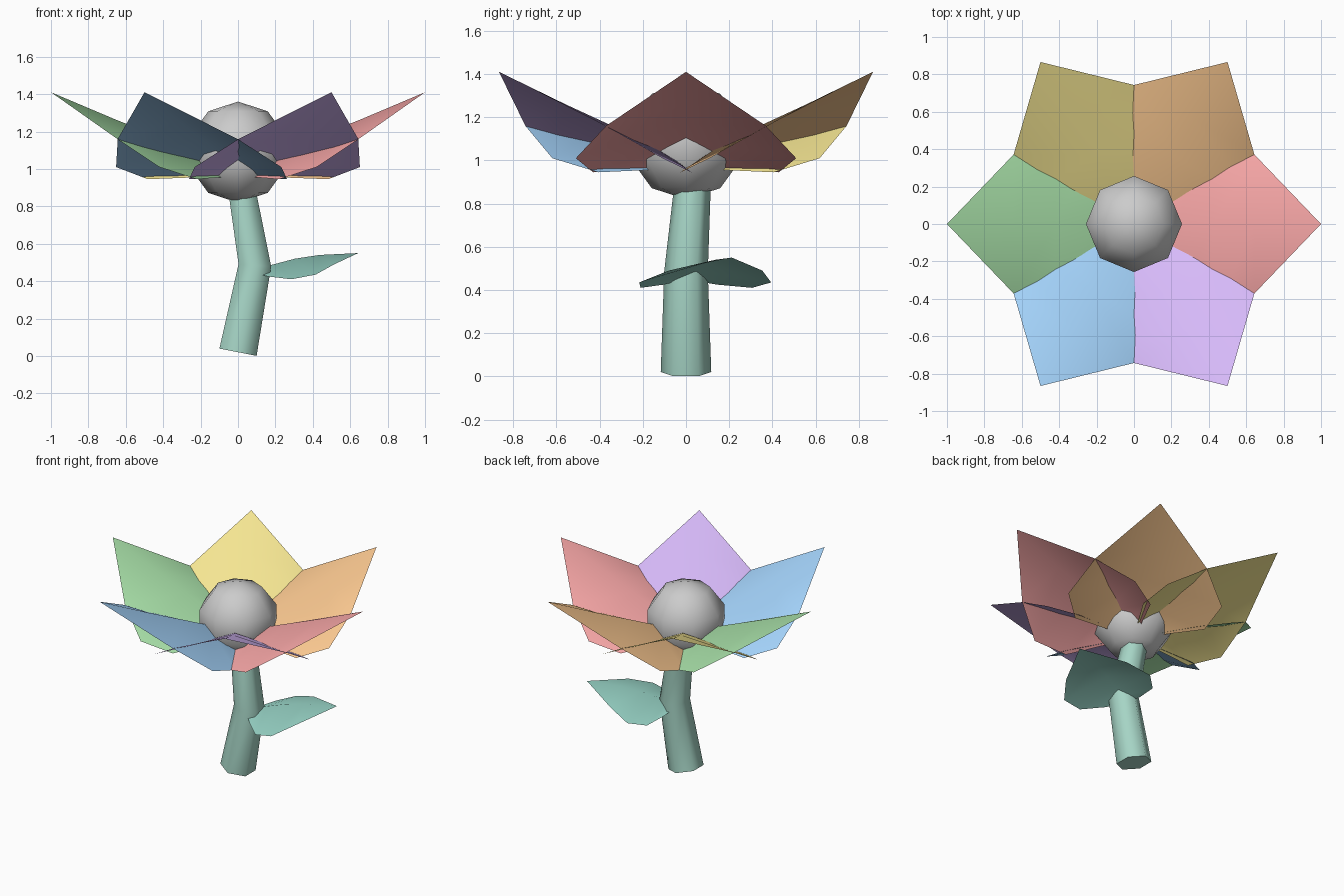
import bpy, bmesh
from math import cos, sin, pi, radians
from mathutils import Matrix, Vector

if "Cube" in bpy.data.objects:
    bpy.data.objects.remove(bpy.data.objects["Cube"])


def material(name, rgb):
    m = bpy.data.materials.new(name)
    m.diffuse_color = (*rgb, 1)
    m.use_nodes = True
    m.node_tree.nodes["Principled BSDF"].inputs["Base Color"].default_value = m.diffuse_color
    return m


def finish(bm, name, mat=None, recalc=True):
    if recalc:
        bmesh.ops.recalc_face_normals(bm, faces=bm.faces)
    for f in bm.faces:
        f.smooth = len(f.verts) < 5      # caps stay flat
    me = bpy.data.meshes.new(name)
    bm.to_mesh(me)
    bm.free()
    ob = bpy.data.objects.new(name, me)
    bpy.context.collection.objects.link(ob)
    if mat:
        me.materials.append(mat)
    return ob


def blade(name, base, tip, rows, matrix, mat):
    """Ridged, pointed sheet. Rows: distance, half width, ridge z, edge z."""
    bm = bmesh.new()
    start = bm.verts.new(base)
    cols = [[bm.verts.new((r, s * w, e if s else c)) for s in (-1, 0, 1)]
            for r, w, c, e in rows]
    end = bm.verts.new(tip)
    for i in (0, 1):
        bm.faces.new((start, cols[0][i], cols[0][i + 1]))
        for a, b in zip(cols, cols[1:]):
            bm.faces.new((a[i], b[i], b[i + 1], a[i + 1]))
        bm.faces.new((cols[-1][i], end, cols[-1][i + 1]))
    bm.transform(matrix)
    for f in bm.faces:
        f.normal_update()
        if f.normal.z < 0:
            f.normal_flip()
    return finish(bm, name, mat, recalc=False)


# Six coloured petals
petal_rows = [(0.10, 0.20, 1.03, 0.955), (0.22, 0.43, 1.09, 0.945),
              (0.42, 0.51, 1.17, 1.01), (0.645, 0.37, 1.26, 1.16)]
colours = [("red", (0.97, 0.40, 0.40)), ("orange", (0.96, 0.58, 0.28)),
           ("yellow", (0.95, 0.82, 0.30)), ("green", (0.40, 0.76, 0.40)),
           ("blue", (0.37, 0.65, 0.96)), ("purple", (0.68, 0.49, 0.95))]
for i, (cname, rgb) in enumerate(colours):
    blade("petal_" + cname, (0.0, 0, 0.955), (1, 0, 1.41), petal_rows,
          Matrix.Rotation(i * pi / 3, 4, 'Z'), material(cname, rgb))

# Flower centre
bm = bmesh.new()
bmesh.ops.create_uvsphere(bm, u_segments=8, v_segments=5, radius=0.27,
                          matrix=Matrix.Translation((0, 0, 1.09)))
finish(bm, "flower_centre")

# Bent six-sided stem: centre, radius, tilt of the ring around y
stem_green = material("stem_green", (0.38, 0.66, 0.56))
rings = [((0, 0, 0.02), 0.117, 11), ((0.09, 0, 0.485), 0.101, 4),
         ((0.01, 0.035, 0.95), 0.082, -10)]
bm = bmesh.new()
loops = []
for centre, rad, tilt in rings:
    rot = Matrix.Rotation(radians(tilt), 3, 'Y')
    loops.append([bm.verts.new(Vector(centre) + rot @ Vector(
        (rad * cos(pi / 6 + k * pi / 3), rad * sin(pi / 6 + k * pi / 3), 0)))
        for k in range(6)])
for a, b in zip(loops, loops[1:]):
    for k in range(6):
        n = (k + 1) % 6
        bm.faces.new((a[k], a[n], b[n], b[k]))
bm.faces.new(loops[0][::-1])
bm.faces.new(loops[-1])
finish(bm, "stem", stem_green)

# Single leaf, same outline as a petal but flatter
leaf_rows = [(0.06, 0.13, 0.47, 0.425), (0.14, 0.275, 0.49, 0.41),
             (0.26, 0.325, 0.52, 0.435), (0.40, 0.23, 0.54, 0.49)]
blade("leaf", (0.0, 0, 0.45), (0.62, 0, 0.55), leaf_rows,
      Matrix.Translation((0.06, 0, 0)) @ Matrix.Rotation(radians(20), 4, 'Z'),
      material("leaf_green", (0.31, 0.65, 0.56)))
